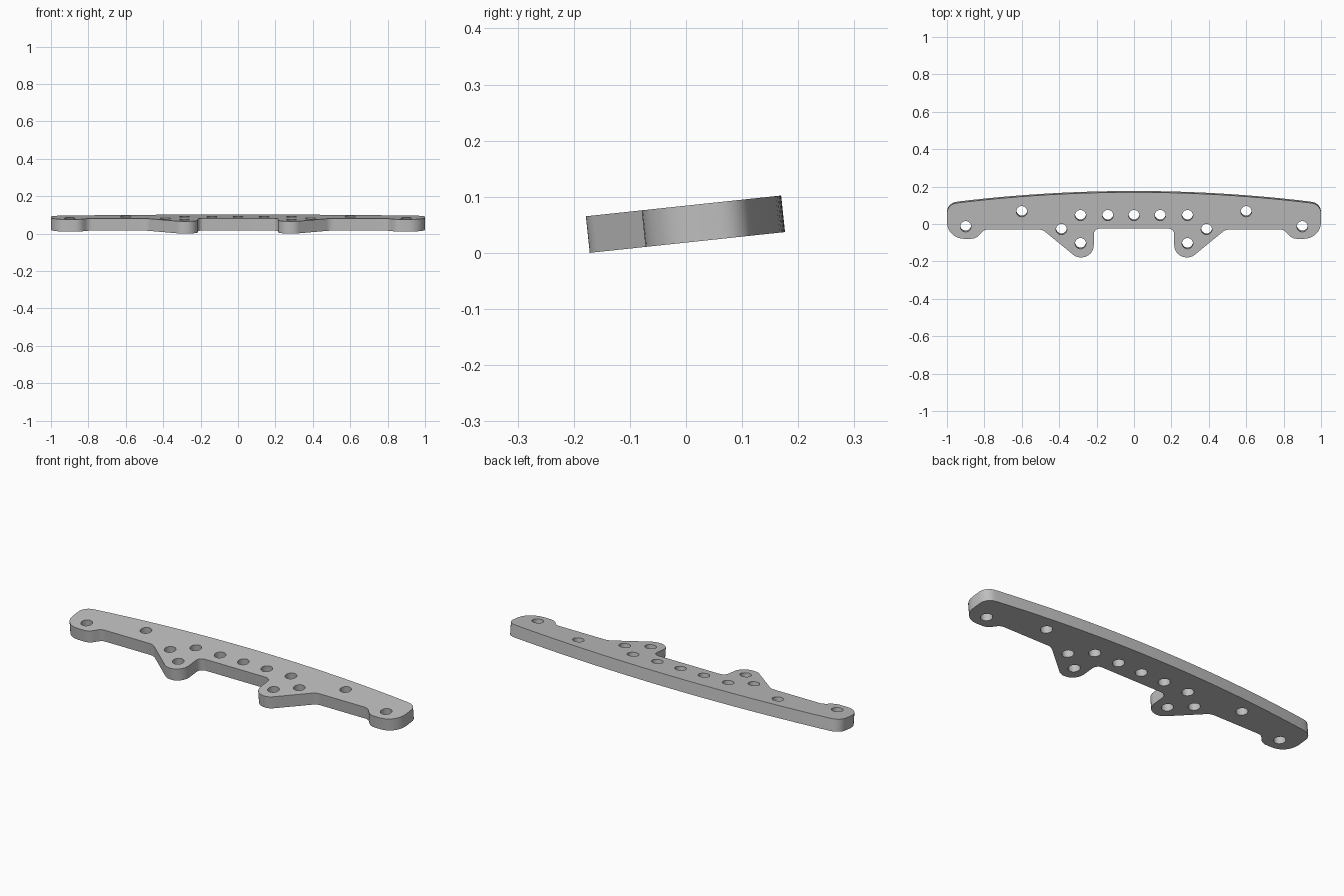
import bpy, bmesh, math
from mathutils import Vector

if "Cube" in bpy.data.objects:
    bpy.data.objects.remove(bpy.data.objects["Cube"])

THICK, TILT = 0.0655, math.radians(6.07)
HOLE_R = 0.029


def fillet(a, p, b, r, steps=8):
    """Round corner p between neighbours a and b with an arc of radius r."""
    u, v = (a - p).normalized(), (b - p).normalized()
    half = u.angle(v) / 2
    centre = p + (u + v).normalized() * (r / math.sin(half))
    start, end = p + u * (r / math.tan(half)), p + v * (r / math.tan(half))
    s, e = start - centre, end - centre
    sweep = math.pi - 2 * half
    return [centre + (s * math.sin((1 - t) * sweep) + e * math.sin(t * sweep)) / math.sin(sweep)
            for t in (i / steps for i in range(steps + 1))]


# Right half of the outline: bowed back edge, then rounded front corners
back = [Vector((0.93 * i / 12, 0.174 - 0.064 * (0.93 * i / 12) ** 2)) for i in range(13)]
corners = [
    (1.0, 0.108, 0.055),                            # back end corner
    (1.0, -0.076, 0.09), (0.845, -0.076, 0.06),     # end lobe
    (0.80, -0.026, 0.045), (0.49, -0.026, 0.06),    # straight front edge
    (0.308, -0.176, 0.065), (0.215, -0.176, 0.065), # mounting lug
    (0.215, -0.021, 0.032),                         # inner notch
]
pts = [Vector(c[:2]) for c in corners]
chain = [back[-1]] + pts + [Vector((0, -0.021))]
half = list(back)
for i, c in enumerate(corners):
    half += fillet(chain[i], chain[i + 1], chain[i + 2], c[2])
outline = half + [Vector((-p.x, p.y)) for p in reversed(half) if p.x > 1e-6]

# Hole centres, mirrored left to right
right_holes = [(0.14, 0.05), (0.286, 0.05), (0.6, 0.071),
               (0.9, -0.01), (0.388, -0.025), (0.286, -0.101)]
holes = [(0, 0.05)] + [(s * x, y) for x, y in right_holes for s in (1, -1)]

bm = bmesh.new()


def add_loop(points):
    verts = [bm.verts.new((p[0], p[1], -THICK / 2)) for p in points]
    for i, v in enumerate(verts):
        bm.edges.new((v, verts[(i + 1) % len(verts)]))


add_loop(outline)
for x, y in holes:
    add_loop([(x + HOLE_R * math.cos(k * math.tau / 32),
               y + HOLE_R * math.sin(k * math.tau / 32)) for k in range(32)])

# Fill the plate around the holes and give it thickness
bmesh.ops.remove_doubles(bm, verts=bm.verts[:], dist=1e-5)
bmesh.ops.triangle_fill(bm, use_beauty=True, use_dissolve=False, edges=bm.edges[:])
ext = bmesh.ops.extrude_face_region(bm, geom=bm.faces[:], use_keep_orig=True)
bmesh.ops.translate(bm, vec=(0, 0, THICK),
                    verts=[g for g in ext["geom"] if isinstance(g, bmesh.types.BMVert)])
bmesh.ops.recalc_face_normals(bm, faces=bm.faces[:])

mesh = bpy.data.meshes.new("mounting_plate")
bm.to_mesh(mesh)
bm.free()
plate = bpy.data.objects.new("mounting_plate", mesh)
bpy.context.collection.objects.link(plate)
plate.rotation_euler.x = TILT
plate.location.z = 0.0513

# Plain grey finish
grey = bpy.data.materials.new("plain_grey")
grey.use_nodes = True
colour = (0.52, 0.52, 0.52, 1)
grey.diffuse_color = colour
grey.node_tree.nodes["Principled BSDF"].inputs["Base Color"].default_value = colour
mesh.materials.append(grey)

bpy.context.view_layer.objects.active = plate
plate.select_set(True)
bpy.ops.object.shade_smooth_by_angle(angle=math.radians(30))
